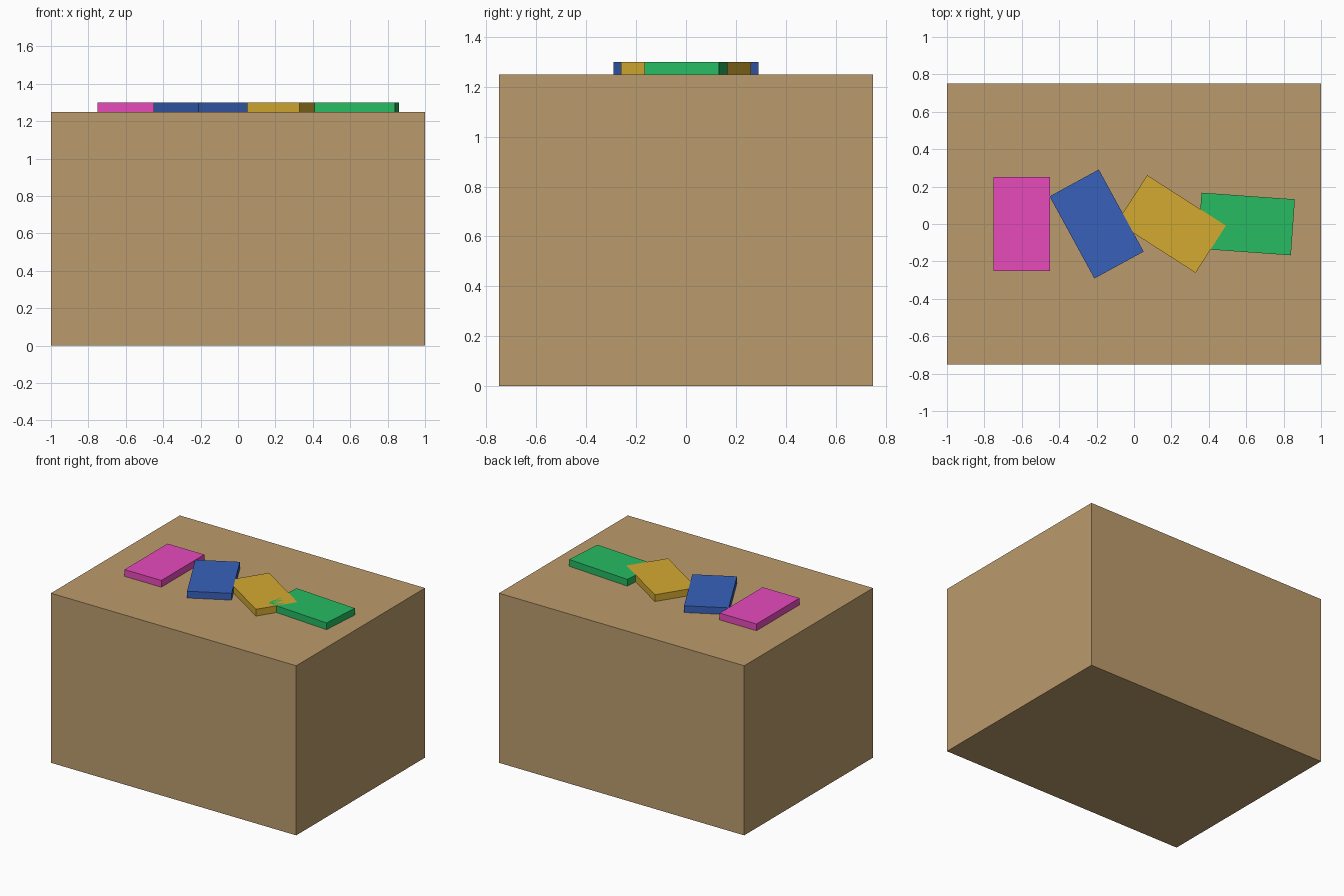
import bpy

if "Cube" in bpy.data.objects:
    bpy.data.objects.remove(bpy.data.objects["Cube"])


def box(name, size, center, color, turn=0.0):
    """Flat-faced coloured box, turned about z."""
    bpy.ops.mesh.primitive_cube_add(size=1, location=center, rotation=(0, 0, turn))
    obj = bpy.context.object
    obj.name = name
    obj.scale = size
    bpy.ops.object.transform_apply(location=False, rotation=False, scale=True)
    mat = bpy.data.materials.new(name + "_color")
    mat.diffuse_color = (*color, 1)
    mat.use_nodes = True
    mat.node_tree.nodes["Principled BSDF"].inputs["Base Color"].default_value = mat.diffuse_color
    obj.data.materials.append(mat)
    return obj


# Large block that the slabs lie on
BLOCK_H = 1.25
box("block", (2.0, 1.5, BLOCK_H), (0, 0, BLOCK_H / 2), (0.50, 0.33, 0.15))

# Row of equal slabs, each turned a further half radian
SLAB = (0.3, 0.5, 0.05)
slabs = [
    ("pink_slab", (0.80, 0.07, 0.50)),
    ("blue_slab", (0.04, 0.12, 0.50)),
    ("yellow_slab", (0.65, 0.40, 0.03)),
    ("green_slab", (0.02, 0.50, 0.12)),
]
for i, (name, color) in enumerate(slabs):
    box(name, SLAB, (-0.6 + 0.4 * i, 0, BLOCK_H + SLAB[2] / 2), color, 0.5 * i)
